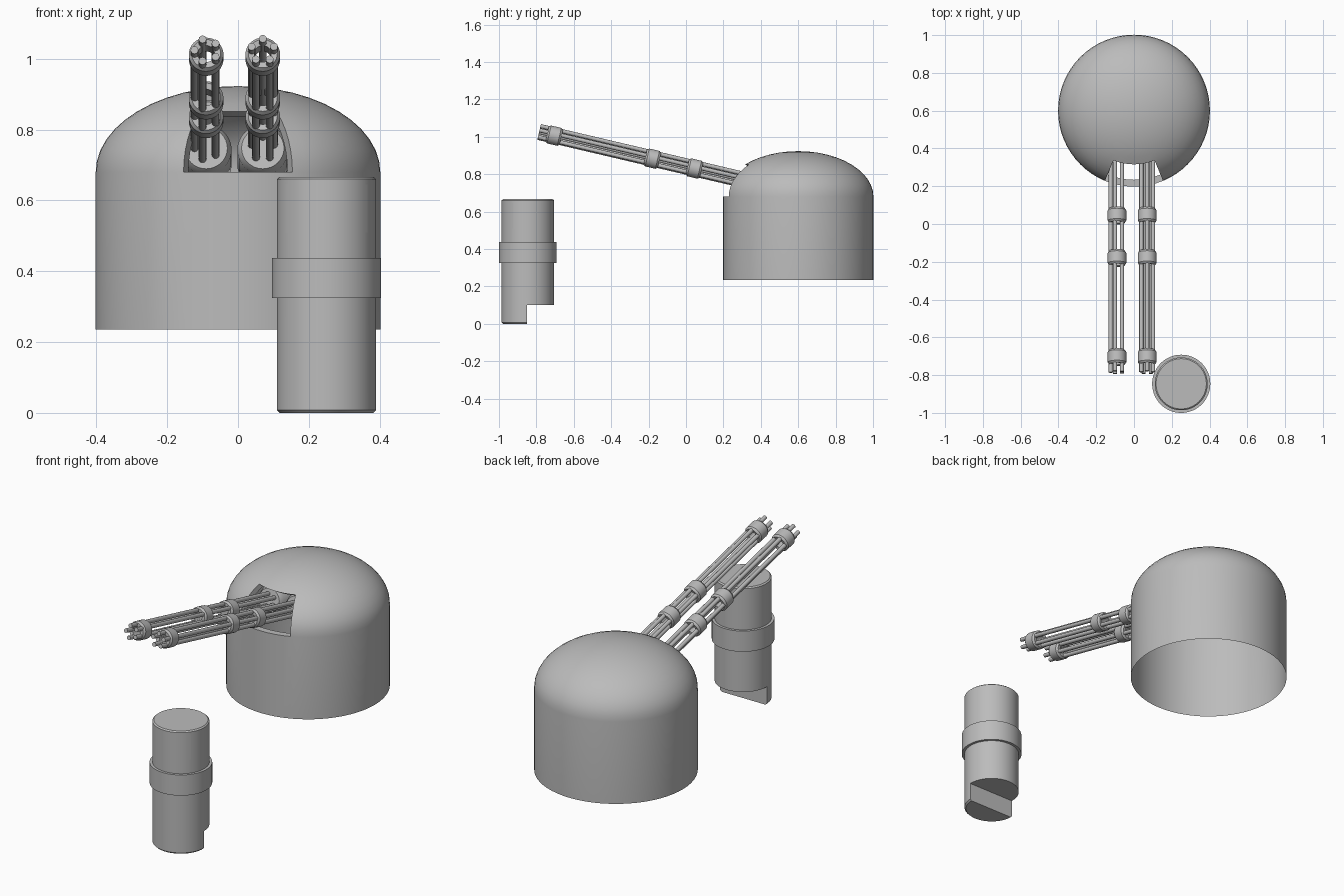
import bpy, bmesh, math
from mathutils import Matrix, Vector

old = bpy.data.objects.get("Cube")
if old:
    bpy.data.objects.remove(old, do_unlink=True)

# One plain grey for everything
grey = bpy.data.materials.new("plain_grey")
grey.use_nodes = True
colour = (0.5, 0.5, 0.5, 1)
grey.diffuse_color = colour
grey.node_tree.nodes["Principled BSDF"].inputs["Base Color"].default_value = colour


def lathe(bm, profile, segs, closed=False, offset=(0, 0)):
    """Revolve (radius, z) points about z, first column facing -y."""
    rows = []
    for r, z in profile:
        angles = [math.tau * i / segs - math.pi / 2 for i in range(segs)]
        rows.append([bm.verts.new((offset[0] + r * math.cos(a), offset[1] + r * math.sin(a), z))
                     for a in angles])
    pairs = list(zip(rows, rows[1:]))
    if closed:
        pairs.append((rows[-1], rows[0]))
    for low, high in pairs:
        for i in range(segs):
            j = (i + 1) % segs
            bm.faces.new((low[i], low[j], high[j], high[i]))
    bmesh.ops.remove_doubles(bm, verts=bm.verts, dist=1e-5)


def front_faces(bm, low, high, half_angle):
    """Faces between two heights within an angle of the -y direction."""
    found = []
    for f in bm.faces:
        c = f.calc_center_median()
        if low < c.z < high and abs(math.atan2(c.x, -c.y)) < math.radians(half_angle):
            found.append(f)
    return found


def finish(bm, name, matrix, recalc=True):
    if recalc:
        bmesh.ops.recalc_face_normals(bm, faces=bm.faces)
    mesh = bpy.data.meshes.new(name)
    bm.to_mesh(mesh)
    bm.free()
    mesh.materials.append(grey)
    obj = bpy.data.objects.new(name, mesh)
    bpy.context.collection.objects.link(obj)
    obj.matrix_world = matrix
    bpy.ops.object.select_all(action="DESELECT")
    obj.select_set(True)
    bpy.context.view_layer.objects.active = obj
    bpy.ops.object.shade_smooth_by_angle(angle=math.radians(32))
    return obj


# Domed turret shell, open below, with a gun slot and its inward lip
SHOULDER = 0.68
profile = [(0.402, 0.235)]
for i in range(13):
    a = math.radians(7.5 * i)
    profile.append((0.402 * math.cos(a), SHOULDER + 0.243 * math.sin(a)))
bm = bmesh.new()
lathe(bm, profile, 64)
bmesh.ops.delete(bm, geom=front_faces(bm, SHOULDER, 0.85, 22.5), context="FACES")
rim = [e for e in bm.edges if e.is_boundary and e.verts[0].co.z > 0.5]
lip = bmesh.ops.extrude_edge_only(bm, edges=rim)["geom"]
for v in lip:
    if isinstance(v, bmesh.types.BMVert):
        v.co = Vector((0, 0, SHOULDER)) + (v.co - Vector((0, 0, SHOULDER))) * 0.91
finish(bm, "turret_dome", Matrix.Translation((0, 0.6, 0)))

# Pair of rotary guns, each built along z then tilted forward
collar = [(0.024, -0.036), (0.041, -0.039), (0.049, -0.028),
          (0.049, 0.028), (0.041, 0.039), (0.024, 0.036)]
housing = [(0, -0.58), (0.06, -0.58), (0.072, -0.56), (0.072, -0.38), (0.06, -0.36), (0, -0.36)]
for side, x, phase in (("right", -0.09, 18), ("left", 0.07, 0)):
    tilt = Matrix.Translation((x, 0.045, 0.83)) @ Matrix.Rotation(math.radians(76.8), 4, "X")
    bm = bmesh.new()
    for i in range(5):
        a = math.radians(90 + phase + 72 * i)
        spot = (0.033 * math.cos(a), 0.033 * math.sin(a))
        lathe(bm, [(0, -0.37), (0.011, -0.37), (0.011, 0.853), (0, 0.853)], 12, offset=spot)
    finish(bm, side + "_gun_barrels", tilt)
    for place, t in (("rear", 0), ("middle", 0.231), ("front", 0.77)):
        bm = bmesh.new()
        lathe(bm, [(r, z + t) for r, z in collar], 32, closed=True)
        finish(bm, f"{side}_gun_{place}_collar", tilt)
    bm = bmesh.new()
    lathe(bm, housing, 32)
    finish(bm, side + "_gun_housing", tilt)

# Sensor pod: capped cylinder with a wide window recess in front
pod_place = Matrix.Translation((0.25, -0.846, 0))
bm = bmesh.new()
lathe(bm, [(0, 0), (0.132, 0), (0.14, 0.008), (0.14, 0.51), (0.14, 0.645),
           (0.14, 0.66), (0.133, 0.666), (0, 0.666)], 64)
window = bmesh.ops.extrude_face_region(bm, geom=front_faces(bm, 0.51, 0.645, 56.25))["geom"]
for v in window:
    if isinstance(v, bmesh.types.BMVert):
        v.co.x *= 0.855
        v.co.y *= 0.855
pod = finish(bm, "sensor_pod", pod_place)

# Step cut away under the back half of the pod
bm = bmesh.new()
bmesh.ops.create_cube(bm, size=0.4)
cutter = finish(bm, "pod_step_cutter", pod_place @ Matrix.Translation((0, 0.196, -0.1)))
cutter.hide_render = True
bpy.context.view_layer.objects.active = pod
cut = pod.modifiers.new("step", "BOOLEAN")
cut.operation = "DIFFERENCE"
cut.solver = "EXACT"
cut.object = cutter
bpy.context.view_layer.update()
# The cut runs before the smoothing modifier, if there is one
bpy.ops.object.modifier_move_to_index(modifier="step", index=0)
bpy.ops.object.modifier_apply(modifier="step")
bpy.data.objects.remove(cutter, do_unlink=True)
bpy.ops.object.select_all(action="DESELECT")
pod.select_set(True)
bpy.ops.object.shade_smooth_by_angle(angle=math.radians(32))

# Band around the pod
bm = bmesh.new()
lathe(bm, [(0.135, 0.325), (0.154, 0.325), (0.154, 0.437), (0.135, 0.437)], 64, closed=True)
finish(bm, "pod_band", pod_place)
